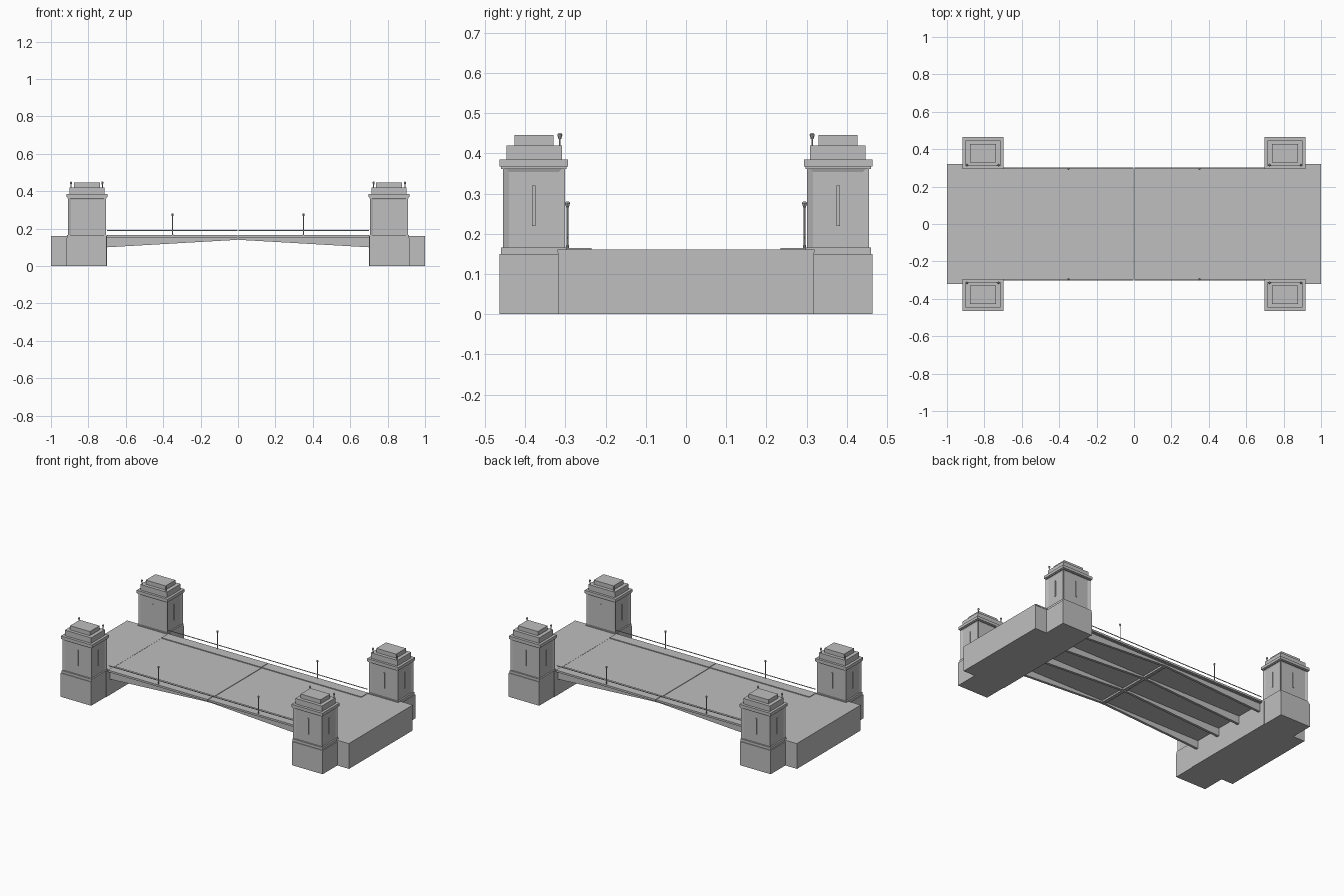
import bpy, bmesh, math
from mathutils import Matrix, Vector

if "Cube" in bpy.data.objects:
    bpy.data.objects.remove(bpy.data.objects["Cube"])

stone = bpy.data.materials.new("light_grey")
stone.diffuse_color = (0.52, 0.52, 0.52, 1)
stone.use_nodes = True
stone.node_tree.nodes["Principled BSDF"].inputs["Base Color"].default_value = stone.diffuse_color


def finish(name, bm, mx=True, my=True):
    """Turn a bmesh into an object, mirrored across x and / or y."""
    bmesh.ops.recalc_face_normals(bm, faces=bm.faces[:])
    me = bpy.data.meshes.new(name)
    bm.to_mesh(me)
    bm.free()
    me.materials.append(stone)
    ob = bpy.data.objects.new(name, me)
    bpy.context.collection.objects.link(ob)
    if mx or my:
        mod = ob.modifiers.new("mirror", 'MIRROR')
        mod.use_axis = (mx, my, False)
        mod.use_mirror_merge = False
    return ob


def add_box(bm, x0, x1, y0, y1, z0, z1):
    m = Matrix.Translation(((x0 + x1) / 2, (y0 + y1) / 2, (z0 + z1) / 2)) \
        @ Matrix.Diagonal((x1 - x0, y1 - y0, z1 - z0, 1))
    return bmesh.ops.create_cube(bm, size=1, matrix=m)["verts"]


def box(name, *dims, mx=True, my=True):
    bm = bmesh.new()
    add_box(bm, *dims)
    return finish(name, bm, mx, my)


def add_rod(bm, x, y, z0, z1, r0, r1, n=8):
    bmesh.ops.create_cone(bm, cap_ends=True, segments=n, radius1=r0, radius2=r1,
                          depth=z1 - z0, matrix=Matrix.Translation((x, y, (z0 + z1) / 2)))


def lamp(name, x, y, z0, z1):
    """Post with a foot, a flared lantern and a cap."""
    bm = bmesh.new()
    add_rod(bm, x, y, z0, z0 + 0.012, 0.0045, 0.0035)
    add_rod(bm, x, y, z0, z1 - 0.014, 0.0022, 0.0022)
    add_rod(bm, x, y, z1 - 0.015, z1 - 0.004, 0.0035, 0.0065)
    add_rod(bm, x, y, z1 - 0.004, z1, 0.0065, 0.003)
    finish(name, bm)


# Approach abutments, solid, at both ends
box("abutment", 0.70, 1.0, -0.318, 0.318, 0, 0.153, my=False)
box("approach_road", 0.70, 1.0, -0.32, 0.32, 0.153, 0.161, my=False)

# Two lifting leaves with a narrow joint in the middle
box("leaf_deck", 0.002, 0.70, -0.296, 0.296, 0.15, 0.16, my=False)
box("footway", 0.002, 0.70, 0.235, 0.302, 0.153, 0.165)

# Haunched girders below each leaf, deepest at the towers
for i, y in enumerate((0.09, 0.275)):
    bm = bmesh.new()
    prof = [(0.002, 0.152), (0.70, 0.152), (0.70, 0.10), (0.002, 0.14)]
    f = bm.faces.new([bm.verts.new((x, y - 0.008, z)) for x, z in prof])
    ext = bmesh.ops.extrude_face_region(bm, geom=[f])
    bmesh.ops.translate(bm, vec=(0, 0.016, 0),
                        verts=[v for v in ext["geom"] if isinstance(v, bmesh.types.BMVert)])
    finish(f"girder_{i + 1}", bm)

# Cross beam at the tip of each leaf
box("tip_beam", 0.002, 0.012, -0.283, 0.283, 0.139, 0.152, my=False)

# Railing with thin posts
bm = bmesh.new()
add_box(bm, 0.002, 0.70, 0.2935, 0.2965, 0.188, 0.192)
finish("handrail", bm)

# Towers: plinth, panelled shaft, cornice and stepped cap
box("tower_plinth", 0.703, 0.918, 0.296, 0.464, 0, 0.15)
bm = bmesh.new()
add_box(bm, 0.706, 0.909, 0.301, 0.456, 0.15, 0.37)
bm.normal_update()
sides = [f for f in bm.faces if abs(f.normal.z) < 0.1]
bmesh.ops.inset_individual(bm, faces=sides, thickness=0.022, depth=-0.006)
finish("tower_shaft", bm)
box("tower_base_band", 0.703, 0.913, 0.298, 0.46, 0.15, 0.166)
box("tower_cornice", 0.699, 0.916, 0.294, 0.464, 0.368, 0.385)
box("tower_frieze", 0.703, 0.912, 0.298, 0.46, 0.362, 0.368)
box("tower_step", 0.715, 0.90, 0.309, 0.447, 0.385, 0.42)
box("tower_cap", 0.738, 0.877, 0.33, 0.427, 0.42, 0.446)

# Narrow slit plates in the middle of the tower panels
bm = bmesh.new()
for y in (0.306, 0.451):
    add_box(bm, 0.802, 0.813, y - 0.003, y + 0.003, 0.22, 0.32)
for x in (0.711, 0.904):
    add_box(bm, x - 0.003, x + 0.003, 0.374, 0.383, 0.22, 0.32)
finish("tower_slit", bm)

# Lamps on the leaves and on the towers
lamp("deck_lamp", 0.35, 0.295, 0.16, 0.281)
for i, x in enumerate((0.725, 0.893)):
    lamp(f"tower_lamp_{i + 1}", x, 0.314, 0.385, 0.451)
